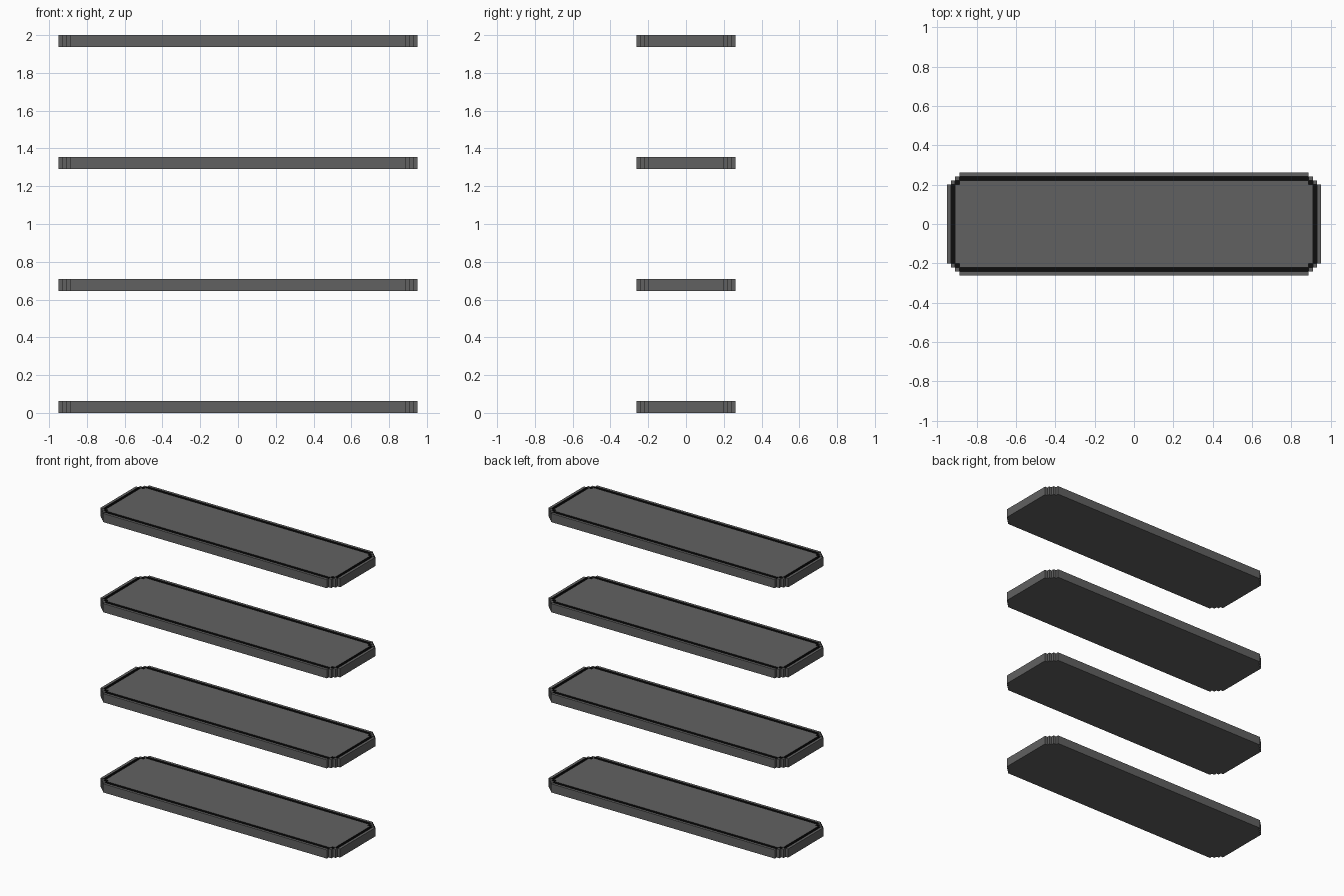
import bpy, bmesh

if "Cube" in bpy.data.objects:
    bpy.data.objects.remove(bpy.data.objects["Cube"])

XS = [-0.95, -0.93, -0.91, -0.888, 0.888, 0.91, 0.93, 0.95]
YS = [-0.262, -0.242, -0.221, -0.20, 0.20, 0.221, 0.242, 0.262]
THICK, GROOVE_Z, PITCH = 0.062, 0.042, 0.646


def material(name, v):
    m = bpy.data.materials.new(name)
    m.diffuse_color = (v, v, v, 1)
    m.use_nodes = True
    m.node_tree.nodes["Principled BSDF"].inputs["Base Color"].default_value = m.diffuse_color
    return m


dark_grey = material("dark_grey", 0.12)
black = material("black", 0.004)


def level(i, j):
    """Ring number of a cell: below 3 cut away, 3 rim, 4 groove, above 4 panel."""
    if not (0 <= i < 7 and 0 <= j < 7):
        return 0
    return min(i, 6 - i) + min(j, 6 - j)


def height(i, j):
    s = level(i, j)
    return 0 if s < 3 else GROOVE_Z if s == 4 else THICK


def board_mesh():
    bm = bmesh.new()

    def quad(pts, mat=0):
        bm.faces.new([bm.verts.new(p) for p in pts]).material_index = mat

    for i in range(7):
        for j in range(7):
            h = height(i, j)
            if not h:
                continue
            x0, x1, y0, y1 = XS[i], XS[i + 1], YS[j], YS[j + 1]
            ring = [(x0, y0), (x1, y0), (x1, y1), (x0, y1)]
            # top (groove floor is black) and underside
            quad([(x, y, h) for x, y in ring], 1 if level(i, j) == 4 else 0)
            quad([(x, y, 0) for x, y in reversed(ring)])
            # walls wherever the neighbouring cell is lower
            for k, (di, dj) in enumerate([(0, -1), (1, 0), (0, 1), (-1, 0)]):
                low = height(i + di, j + dj)
                if low < h:
                    (ax, ay), (bx, by) = ring[k], ring[(k + 1) % 4]
                    quad([(ax, ay, low), (bx, by, low), (bx, by, h), (ax, ay, h)],
                         1 if low else 0)
    bmesh.ops.remove_doubles(bm, verts=bm.verts, dist=1e-5)
    # merge flat regions of the same colour
    bmesh.ops.dissolve_limit(bm, angle_limit=0.01, verts=bm.verts, edges=bm.edges,
                             delimit={'MATERIAL'})
    me = bpy.data.meshes.new("shelf_board")
    bm.to_mesh(me)
    bm.free()
    me.materials.append(dark_grey)
    me.materials.append(black)
    return me


# four identical shelves, evenly stacked
mesh = board_mesh()
for n in range(4):
    ob = bpy.data.objects.new(f"shelf_{n + 1}", mesh)
    ob.location.z = n * PITCH
    bpy.context.collection.objects.link(ob)
